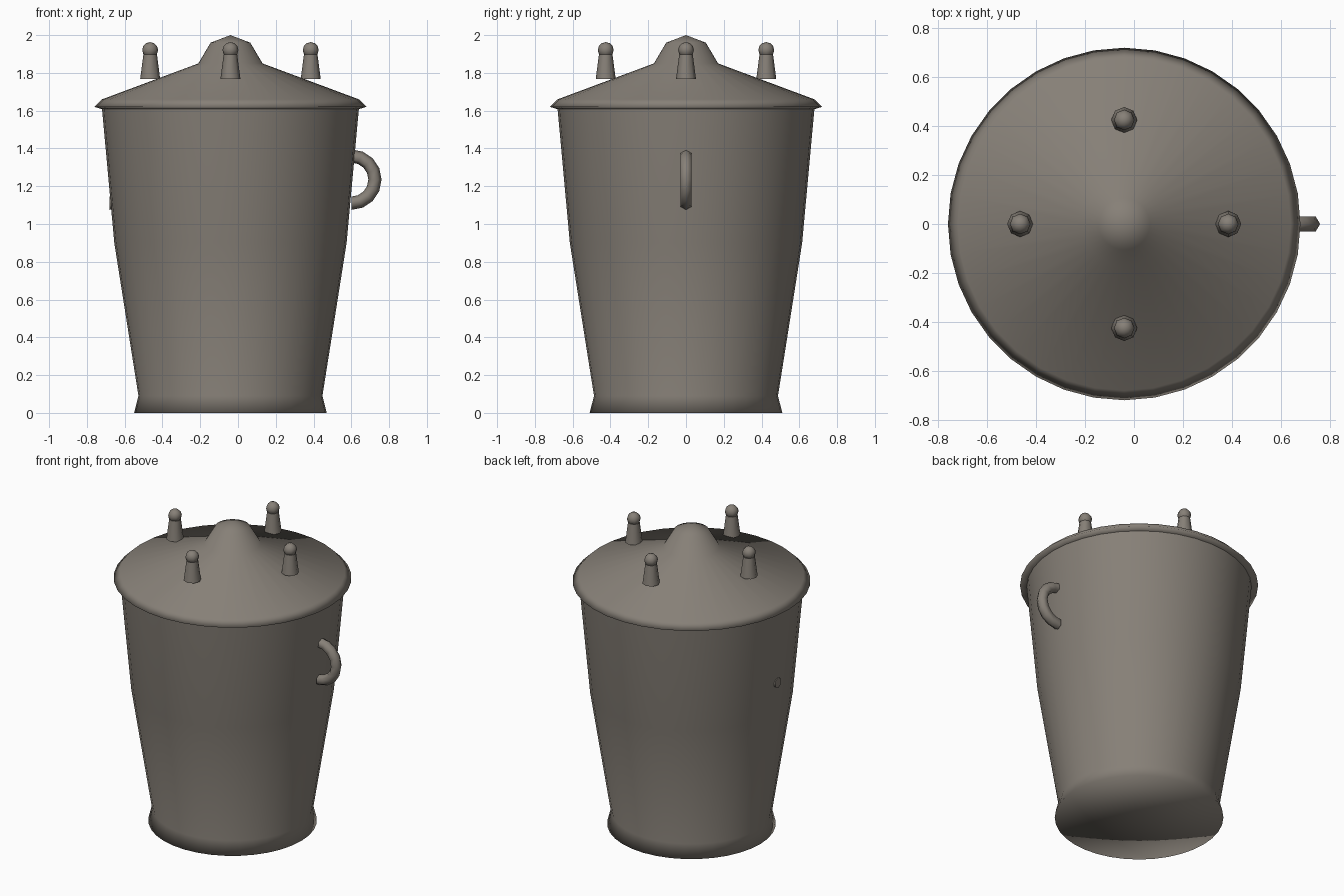
import bpy, bmesh
from math import cos, sin, pi, radians
from mathutils import Vector, Matrix

cube = bpy.data.objects.get("Cube")
if cube:
    bpy.data.objects.remove(cube, do_unlink=True)

CX = -0.04  # axis of the bin, offset by the handle

metal = bpy.data.materials.new("grey_metal")
metal.use_nodes = True
colour = (0.24, 0.215, 0.185, 1)
metal.diffuse_color = colour
metal.node_tree.nodes["Principled BSDF"].inputs["Base Color"].default_value = colour


def finish(bm, name, angle):
    bmesh.ops.remove_doubles(bm, verts=bm.verts, dist=0.0005)
    bmesh.ops.recalc_face_normals(bm, faces=bm.faces)
    mesh = bpy.data.meshes.new(name)
    bm.to_mesh(mesh)
    bm.free()
    mesh.materials.append(metal)
    obj = bpy.data.objects.new(name, mesh)
    bpy.context.collection.objects.link(obj)
    bpy.ops.object.select_all(action='DESELECT')
    obj.select_set(True)
    bpy.context.view_layer.objects.active = obj
    bpy.ops.object.shade_smooth_by_angle(angle=radians(angle))
    return obj


def lathe(name, profile, x, y, steps, angle):
    """Turn an (r, z) profile around a vertical axis."""
    bm = bmesh.new()
    verts = [bm.verts.new((r, 0, z)) for r, z in profile]
    edges = [bm.edges.new(pair) for pair in zip(verts, verts[1:])]
    bmesh.ops.spin(bm, geom=verts + edges, cent=(0, 0, 0), axis=(0, 0, 1),
                   angle=2 * pi, steps=steps, use_merge=True)
    bmesh.ops.translate(bm, verts=bm.verts, vec=(x, y, 0))
    return finish(bm, name, angle)


def half_ring(name, x, z, major, minor, steps=8, sides=6):
    """Half torus in the xz plane, bulging towards +x."""
    bm = bmesh.new()
    rings = []
    for i in range(steps + 1):
        a = -pi / 2 + pi * i / steps
        ring = []
        for j in range(sides):
            b = 2 * pi * j / sides
            r = major + minor * cos(b)
            ring.append(bm.verts.new((x + r * cos(a), minor * sin(b), z + r * sin(a))))
        rings.append(ring)
    for lo, hi in zip(rings, rings[1:]):
        for j in range(sides):
            k = (j + 1) % sides
            bm.faces.new((lo[j], lo[k], hi[k], hi[j]))
    bm.faces.new(rings[0])
    bm.faces.new(rings[-1])
    return finish(bm, name, 65)


# Tapered bin with a flared foot
lathe("bin_body", [(0, 0), (0.51, 0), (0.487, 0.09), (0.615, 0.9), (0.68, 1.61)],
      CX, 0, 36, 180)

# Conical lid with a rim and a rounded peak
lathe("lid", [(0.67, 1.605), (0.72, 1.62), (0.68, 1.66), (0.17, 1.85),
              (0.105, 1.96), (0, 2.0)], CX, 0, 36, 180)

# Side handles; the one at -x lies inside the wall with its tips just showing
for side, x in (("left", 0.60), ("right", -0.68)):
    half_ring(side + "_handle", x, 1.235, 0.125, 0.035)

# Four pegs with ball tops around the lid
for i in range(4):
    px = CX + 0.425 * cos(i * pi / 2)
    py = 0.425 * sin(i * pi / 2)
    lathe(f"peg_{i + 1}", [(0, 1.767), (0.053, 1.767), (0.036, 1.897), (0, 1.897)],
          px, py, 8, 60)
    bm = bmesh.new()
    bmesh.ops.create_uvsphere(bm, u_segments=8, v_segments=6, radius=0.042,
                              matrix=Matrix.Translation(Vector((px, py, 1.921))))
    finish(bm, f"peg_ball_{i + 1}", 70)
